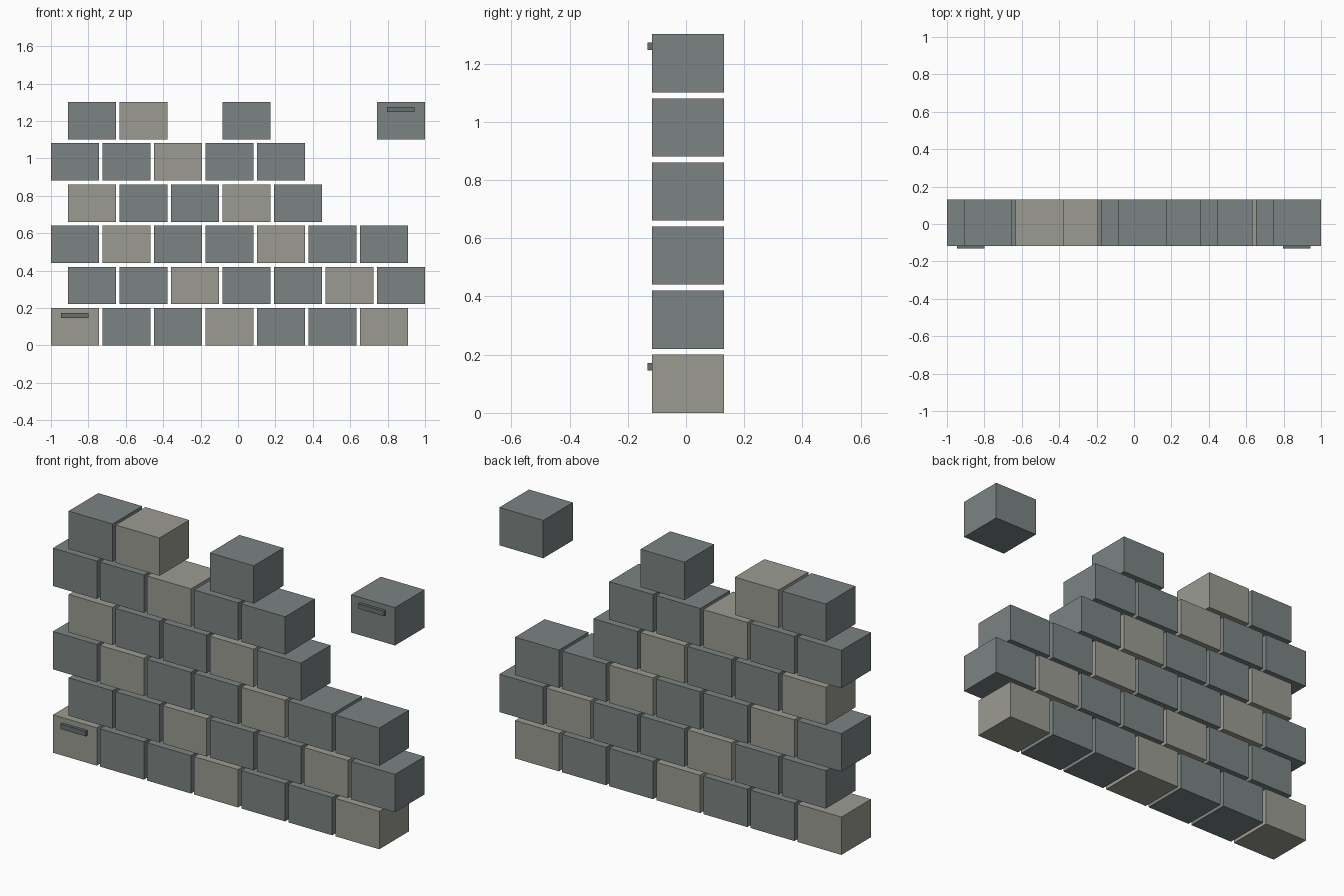
import bpy

if "Cube" in bpy.data.objects:
    bpy.data.objects.remove(bpy.data.objects["Cube"])

W, D, H = 0.2565, 0.2474, 0.20           # block size
PITCH_X, PITCH_Z = 0.2752, 0.2202        # spacing including the open joints
Y_MID = 0.0069


def material(name, rgb):
    m = bpy.data.materials.new(name)
    m.diffuse_color = (*rgb, 1)
    m.use_nodes = True
    m.node_tree.nodes["Principled BSDF"].inputs["Base Color"].default_value = m.diffuse_color
    return m


dark = material("dark_stone", (0.20, 0.23, 0.225))
light = material("light_stone", (0.33, 0.33, 0.29))
slot = material("slot_stone", (0.14, 0.16, 0.16))


def box(name, centre, size, mat):
    bpy.ops.mesh.primitive_cube_add(size=1, location=centre)
    ob = bpy.context.object
    ob.name = name
    ob.scale = size
    bpy.ops.object.transform_apply(location=False, rotation=False, scale=True)
    ob.data.materials.append(mat)
    return ob


def block_centre(row, col):
    shift = PITCH_X / 3 if row % 2 else 0
    return (-1 + W / 2 + shift + col * PITCH_X, Y_MID, H / 2 + row * PITCH_Z)


# Ruined wall: columns that survive in each course
courses = [range(7), range(7), range(7), range(5), range(5), (0, 1, 3, 6)]
for row, cols in enumerate(courses):
    for col in cols:
        mat = light if (row + col) % 3 == 0 else dark
        box(f"block_{row}_{col}", block_centre(row, col), (W, D, H), mat)

# Small raised bars on the front of two corner blocks
for name, row, col in (("lower_bar", 0, 0), ("upper_bar", 5, 6)):
    x, y, z = block_centre(row, col)
    box(name, (x, y - D / 2 - 0.0035, z + 0.059), (0.147, 0.023, 0.0265), slot)
